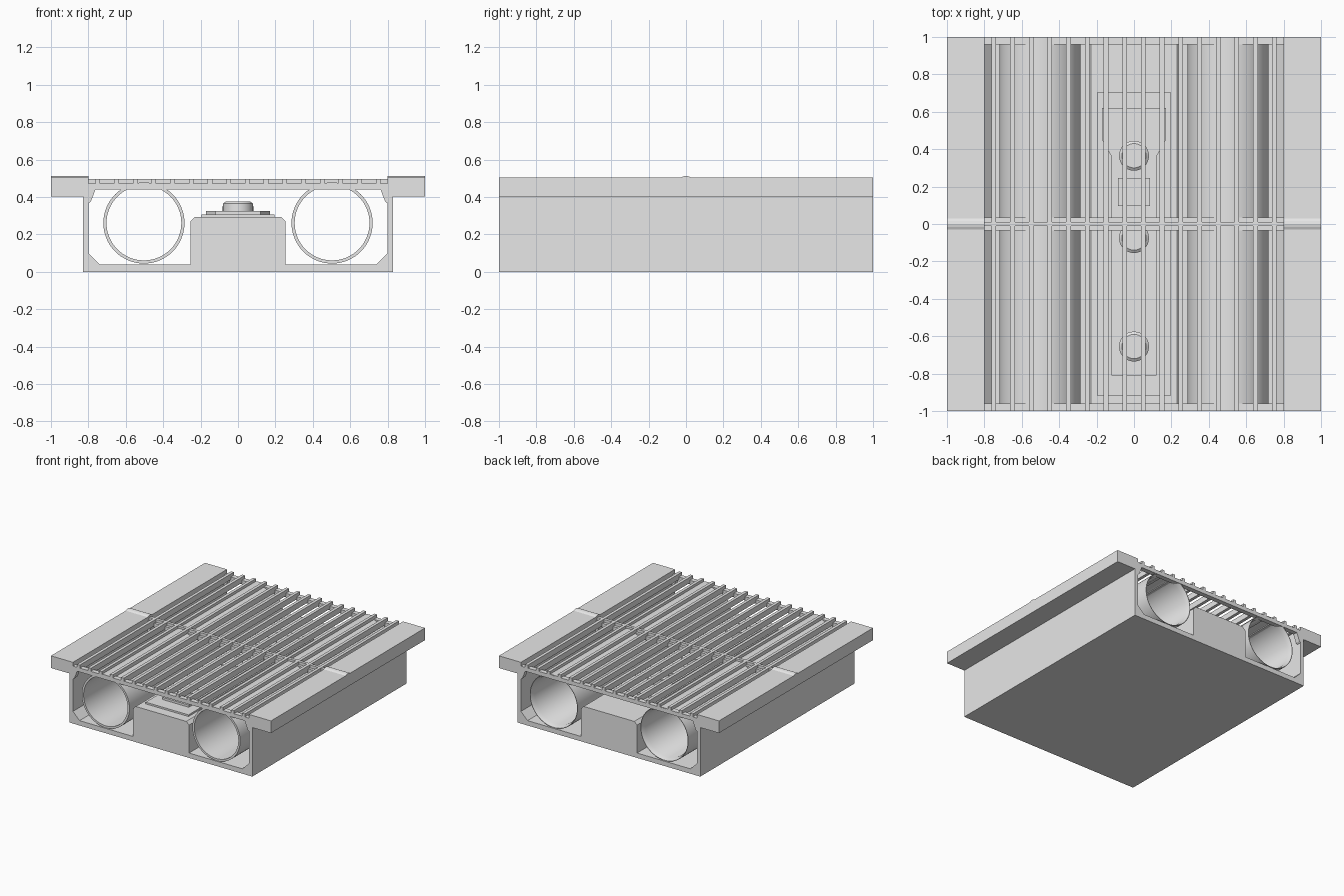
import bpy, bmesh, math

cube = bpy.data.objects.get("Cube")
if cube:
    bpy.data.objects.remove(cube, do_unlink=True)

grey = bpy.data.materials.new("plain_grey")
grey.use_nodes = True
grey.diffuse_color = (0.8, 0.8, 0.8, 1)
grey.node_tree.nodes["Principled BSDF"].inputs["Base Color"].default_value = (0.8, 0.8, 0.8, 1)


def finish(name, bm, smooth=False):
    bmesh.ops.recalc_face_normals(bm, faces=bm.faces[:])
    mesh = bpy.data.meshes.new(name)
    bm.to_mesh(mesh)
    bm.free()
    mesh.materials.append(grey)
    obj = bpy.data.objects.new(name, mesh)
    bpy.context.collection.objects.link(obj)
    if smooth:
        bpy.ops.object.select_all(action="DESELECT")
        bpy.context.view_layer.objects.active = obj
        obj.select_set(True)
        bpy.ops.object.shade_smooth_by_angle(angle=math.radians(30))
    return obj


def extrude(name, points, axis, start, end):
    """Extrude a closed outline along one axis."""
    def place(p):
        return {"x": (start, p[0], p[1]), "y": (p[0], start, p[1]), "z": (p[0], p[1], start)}[axis]
    bm = bmesh.new()
    face = bm.faces.new([bm.verts.new(place(p)) for p in points])
    out = bmesh.ops.extrude_face_region(bm, geom=[face])
    move = [(end - start) * (axis == a) for a in "xyz"]
    bmesh.ops.translate(bm, vec=move, verts=[g for g in out["geom"] if isinstance(g, bmesh.types.BMVert)])
    return finish(name, bm)


def box(name, x0, x1, y0, y1, z0, z1):
    return extrude(name, [(x0, y0), (x1, y0), (x1, y1), (x0, y1)], "z", z0, z1)


def mirrored(half):
    return half + [(-x, v) for x, v in reversed(half)]


def lathe(name, profile, axis, centre, steps=64, closed=False):
    """Spin a (radius, height) profile around the y or z axis."""
    bm = bmesh.new()
    rings = []
    for i in range(steps):
        a = math.tau * i / steps
        c, s = math.cos(a), math.sin(a)
        rings.append([bm.verts.new((r * c, h, r * s) if axis == "y" else (r * c, r * s, h))
                      for r, h in profile])
    n = len(profile)
    for i in range(steps):
        a, b = rings[i], rings[(i + 1) % steps]
        for j in range(n if closed else n - 1):
            k = (j + 1) % n
            bm.faces.new((a[j], b[j], b[k], a[k]))
    if not closed:
        bm.faces.new([r[0] for r in rings])
        bm.faces.new([r[-1] for r in rings])
    bmesh.ops.translate(bm, vec=centre, verts=bm.verts[:])
    return finish(name, bm, True)


# Trough with side flanges and a raised central block
body = [(0.83, 0), (0.83, 0.403), (1, 0.403), (1, 0.503), (0.80, 0.503),
        (0.80, 0.10), (0.74, 0.04), (0.255, 0.04), (0.255, 0.27), (0.23, 0.293)]
extrude("trough_body", mirrored(body), "y", -1, 1)

# Pipes and rounded ridges over each flange
pipe = [(0.217, -1), (0.217, 1), (0.213, 1), (0.20, 0.96), (0.20, -1)]
ridge = [(-0.03, 0.50), (-0.03, 0.503), (-0.015, 0.51), (0, 0.513),
         (0.015, 0.51), (0.03, 0.503), (0.03, 0.50)]
for side, sign in (("left", 1), ("right", -1)):
    lathe(side + "_pipe", pipe, "y", (sign * 0.503, 0, 0.261), closed=True)
    extrude(side + "_flange_ridge", ridge, "x", sign * 0.8, sign)

# Cross rails with corner brackets
for name, y0, y1 in (("front", -1, -0.96), ("middle", -0.035, 0.035), ("back", 0.96, 1)):
    box(name + "_cross_rail", -0.80, 0.80, y0, y1, 0.44, 0.472)
    for side, sign in (("left", 1), ("right", -1)):
        bracket = [(sign * x, z) for x, z in
                   ((0.80, 0.365), (0.787, 0.375), (0.762, 0.44), (0.80, 0.44))]
        extrude(name + "_" + side + "_bracket", bracket, "y", y0, y1)
box("middle_cross_bar", -0.80, 0.80, -0.012, 0.012, 0.472, 0.495)

# Grating bars
for i in range(16):
    x = -0.75 + 0.1 * i
    box(f"grating_bar_{i + 1}", x - 0.0125, x + 0.0125, -1, 1, 0.45, 0.497)

# Stacked plates on the central block
box("base_plate", -0.195, 0.195, -0.92, 0.705, 0.28, 0.307)
shape = [(0.12, -0.81), (0.12, 0.36), (0.17, 0.45), (0.17, 0.62)]
extrude("upper_plate", mirrored(shape), "z", 0.30, 0.325)
box("small_block", -0.085, 0.085, 0.095, 0.245, 0.32, 0.35)

# Round caps
cap = [(0.08, 0.32), (0.08, 0.365), (0.065, 0.376)]
for i, y in enumerate((-0.655, -0.075, 0.365)):
    lathe(f"round_cap_{i + 1}", cap, "z", (0, y, 0), 32)
